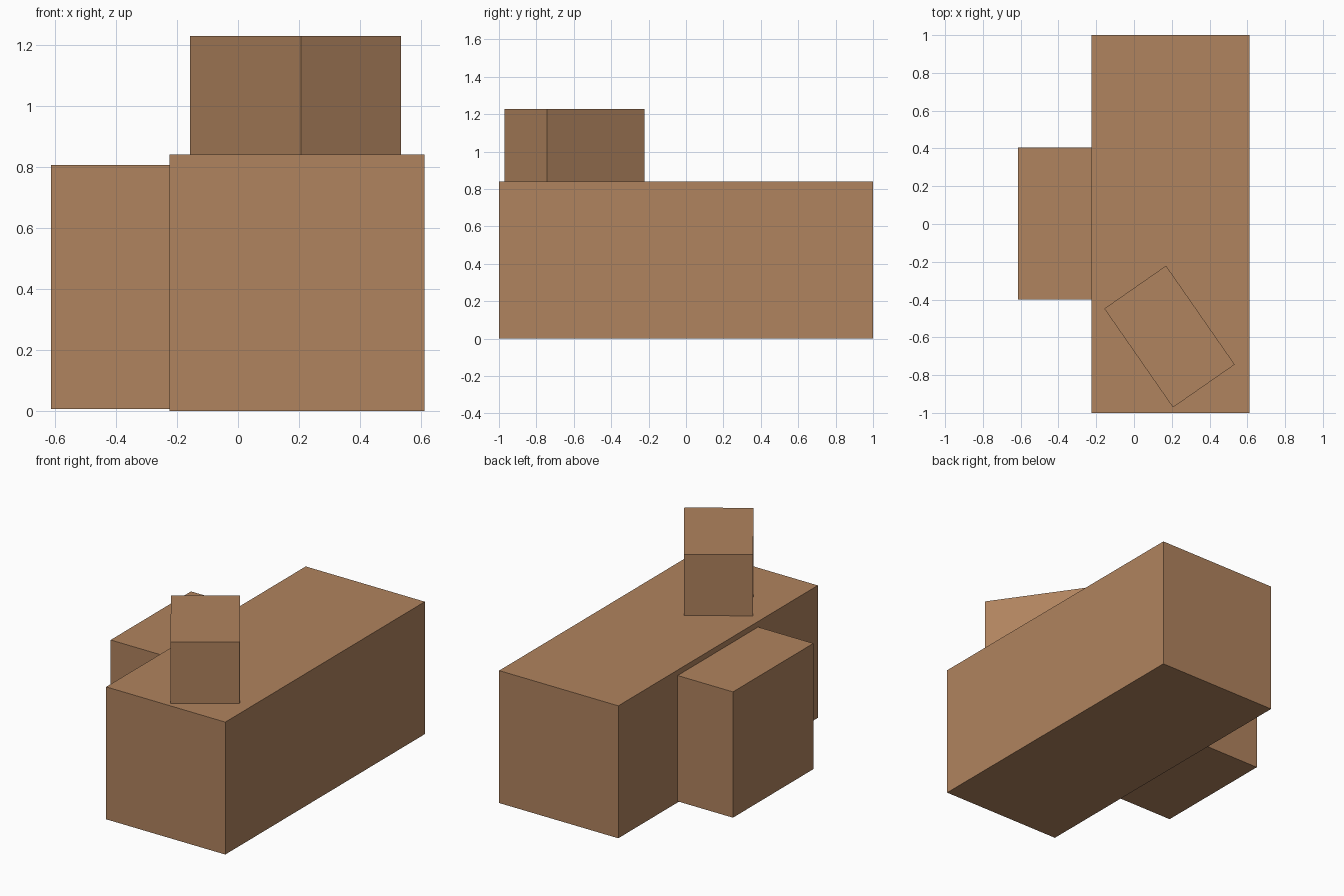
import bpy
import math
from mathutils import Matrix, Vector

if "Cube" in bpy.data.objects:
    bpy.data.objects.remove(bpy.data.objects["Cube"])

# One warm brown for the whole model
brown = bpy.data.materials.new("warm_brown")
brown.diffuse_color = (0.434, 0.227, 0.112, 1.0)
brown.use_nodes = True
brown.node_tree.nodes["Principled BSDF"].inputs["Base Color"].default_value = brown.diffuse_color


def box(name, center, size, angle=0.0):
    """Flat-shaded box of a given size, turned about z by angle (degrees)."""
    bpy.ops.mesh.primitive_cube_add(size=1)
    obj = bpy.context.object
    obj.name = name
    obj.data.transform(Matrix.Diagonal(Vector((*size, 1.0))))
    obj.location = center
    obj.rotation_euler.z = math.radians(angle)
    obj.data.materials.append(brown)
    return obj


# Long main block
box("main_block", (0.193, 0, 0.42), (0.836, 2.0, 0.84))

# Lower annex against the left side
box("side_annex", (-0.419, 0.002, 0.406), (0.388, 0.806, 0.798))

# Turned block on the roof
box("roof_block", (0.188, -0.596, 1.034), (0.398, 0.637, 0.388), 34.8)
